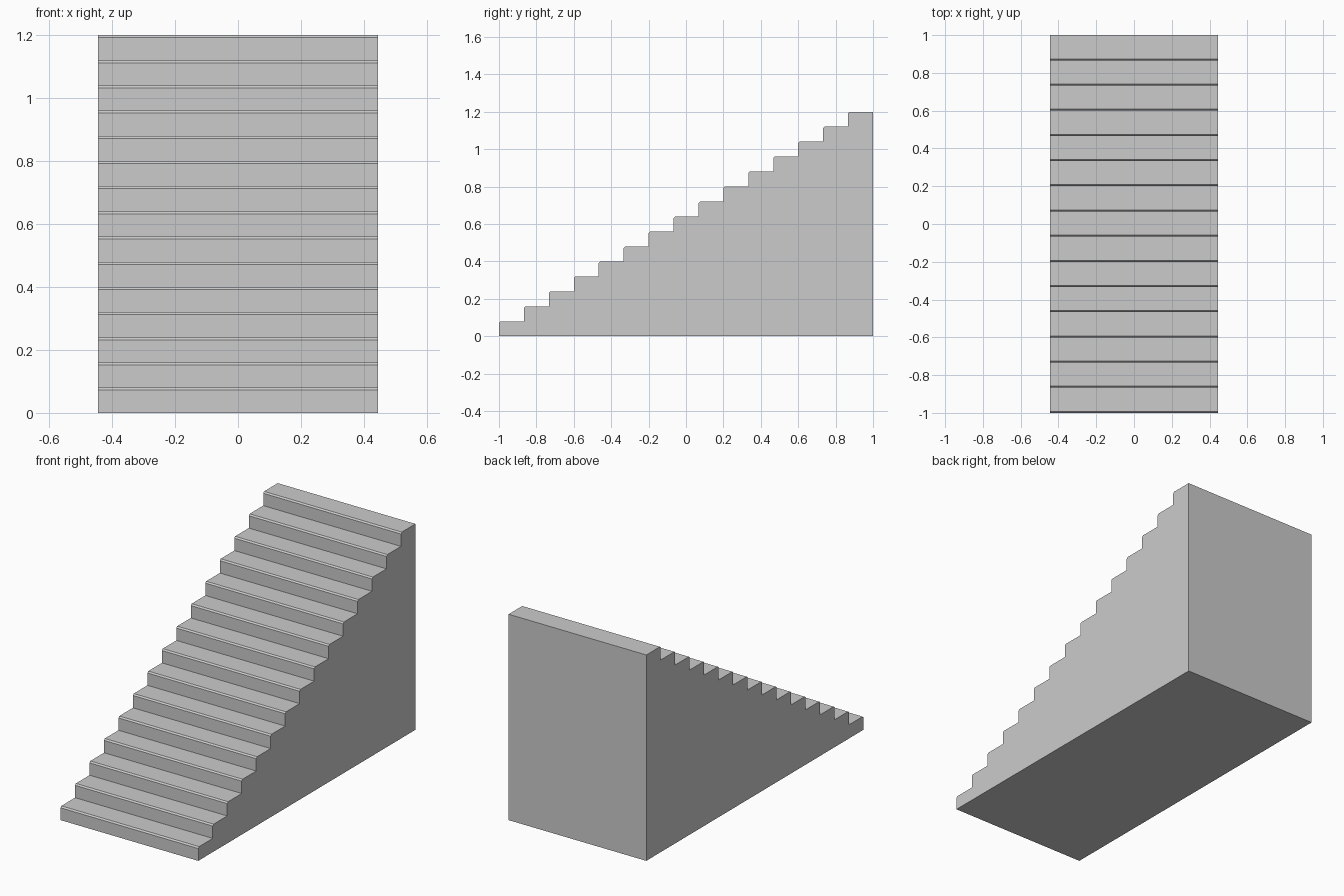
import bpy
import bmesh

cube = bpy.data.objects.get("Cube")
if cube:
    bpy.data.objects.remove(cube, do_unlink=True)

STEPS = 15
LENGTH, HEIGHT, WIDTH = 2.0, 1.2, 0.888
TREAD, RISE = LENGTH / STEPS, HEIGHT / STEPS
CHAMFER = 0.008

# Plain grey for the whole staircase
grey = bpy.data.materials.new("plain_grey")
grey.use_nodes = True
colour = (0.6, 0.6, 0.6, 1)
grey.diffuse_color = colour
grey.node_tree.nodes["Principled BSDF"].inputs["Base Color"].default_value = colour

# Stepped side profile with a chamfered nosing on every step
profile = [(-LENGTH / 2, 0)]
for i in range(STEPS):
    y = -LENGTH / 2 + i * TREAD
    top = (i + 1) * RISE
    profile += [(y, top - CHAMFER), (y + CHAMFER, top), (y + TREAD, top)]
profile.append((LENGTH / 2, 0))

# Extrude the profile across the width
bm = bmesh.new()
side = bm.faces.new([bm.verts.new((-WIDTH / 2, y, z)) for y, z in profile])
result = bmesh.ops.extrude_face_region(bm, geom=[side])
moved = [v for v in result["geom"] if isinstance(v, bmesh.types.BMVert)]
bmesh.ops.translate(bm, verts=moved, vec=(WIDTH, 0, 0))
bmesh.ops.recalc_face_normals(bm, faces=bm.faces)

mesh = bpy.data.meshes.new("staircase")
bm.to_mesh(mesh)
bm.free()
mesh.materials.append(grey)
staircase = bpy.data.objects.new("staircase", mesh)
bpy.context.collection.objects.link(staircase)
